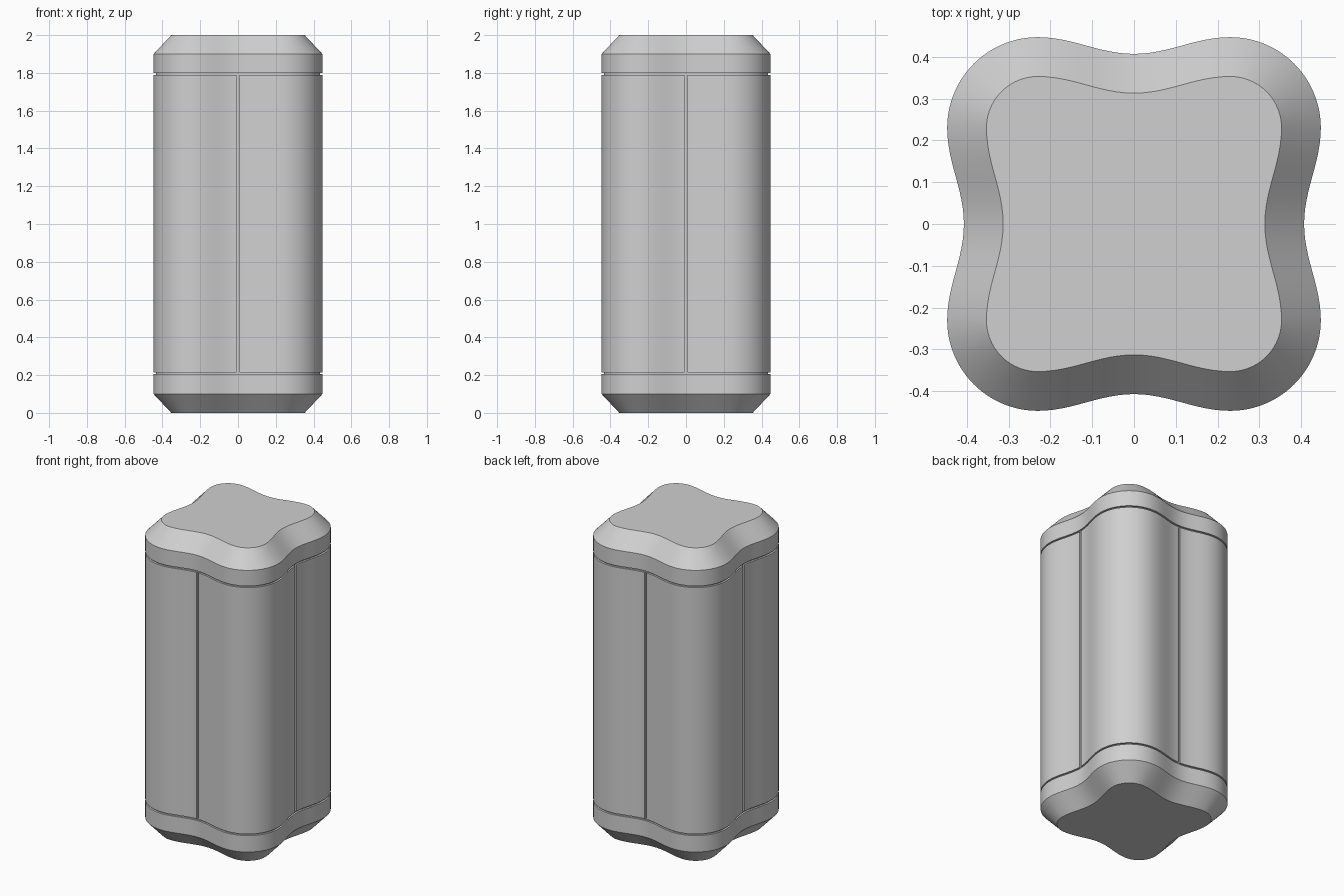
import bpy
import bmesh
import math

cube = bpy.data.objects.get("Cube")
if cube:
    bpy.data.objects.remove(cube, do_unlink=True)

grey = bpy.data.materials.new("light grey")
grey.use_nodes = True
colour = (0.63, 0.63, 0.63, 1)
grey.diffuse_color = colour
grey.node_tree.nodes["Principled BSDF"].inputs["Base Color"].default_value = colour

LOBE = 0.23      # lobe centre offset on both axes
RADIUS = 0.217   # lobe radius
DIP = 0.04       # how far each side curves in at its middle
STEPS = 12


def outline(inset=0.0, half_gap=0.0, depth=0.0):
    """Four-lobed outline, optionally notched at the middle of each side."""
    r = RADIUS - inset
    side = []
    for i in range(STEPS):
        y = half_gap + (LOBE - half_gap) * i / STEPS
        side.append((LOBE + r - DIP * (1 + math.cos(math.pi * y / LOBE)) / 2, y))
    arc = [(LOBE + r * math.cos(a), LOBE + r * math.sin(a))
           for a in (math.pi / 2 * i / (2 * STEPS) for i in range(2 * STEPS + 1))]
    mirrored = [(y, x) for x, y in reversed(side)]
    if half_gap:
        floor = side[0][0] - depth
        quarter = [(floor, half_gap)] + side + arc + mirrored + [(half_gap, floor)]
    else:
        quarter = side + arc + mirrored[:-1]
    points = []
    for _ in range(4):
        points += quarter
        quarter = [(-y, x) for x, y in quarter]
    return points


def loft(name, sections):
    """Skin a stack of (outline, height) sections and close both ends."""
    bm = bmesh.new()
    rings = [[bm.verts.new((x, y, z)) for x, y in pts] for pts, z in sections]
    for low, high in zip(rings, rings[1:]):
        n = len(low)
        for i in range(n):
            j = (i + 1) % n
            bm.faces.new((low[i], low[j], high[j], high[i]))
    bm.faces.new(list(reversed(rings[0])))
    bm.faces.new(rings[-1])
    mesh = bpy.data.meshes.new(name)
    bm.to_mesh(mesh)
    bm.free()
    mesh.materials.append(grey)
    obj = bpy.data.objects.new(name, mesh)
    bpy.context.collection.objects.link(obj)
    bpy.ops.object.select_all(action="DESELECT")
    obj.select_set(True)
    bpy.context.view_layer.objects.active = obj
    bpy.ops.object.shade_smooth_by_angle(angle=math.radians(30))
    return obj


full = outline()
chamfered = outline(0.094)
recessed = outline(0.012)
grooved = outline(0, 0.007, 0.012)

# Chamfered end caps
loft("bottom_cap", [(chamfered, 0), (full, 0.1), (full, 0.205)])
loft("top_cap", [(full, 1.8), (full, 1.9), (chamfered, 2)])

# Main body with a vertical groove down each side
loft("grooved_body", [(grooved, 0.215), (grooved, 1.79)])

# Recessed seams between the body and the caps
loft("bottom_seam", [(recessed, 0.205), (recessed, 0.215)])
loft("top_seam", [(recessed, 1.79), (recessed, 1.8)])
